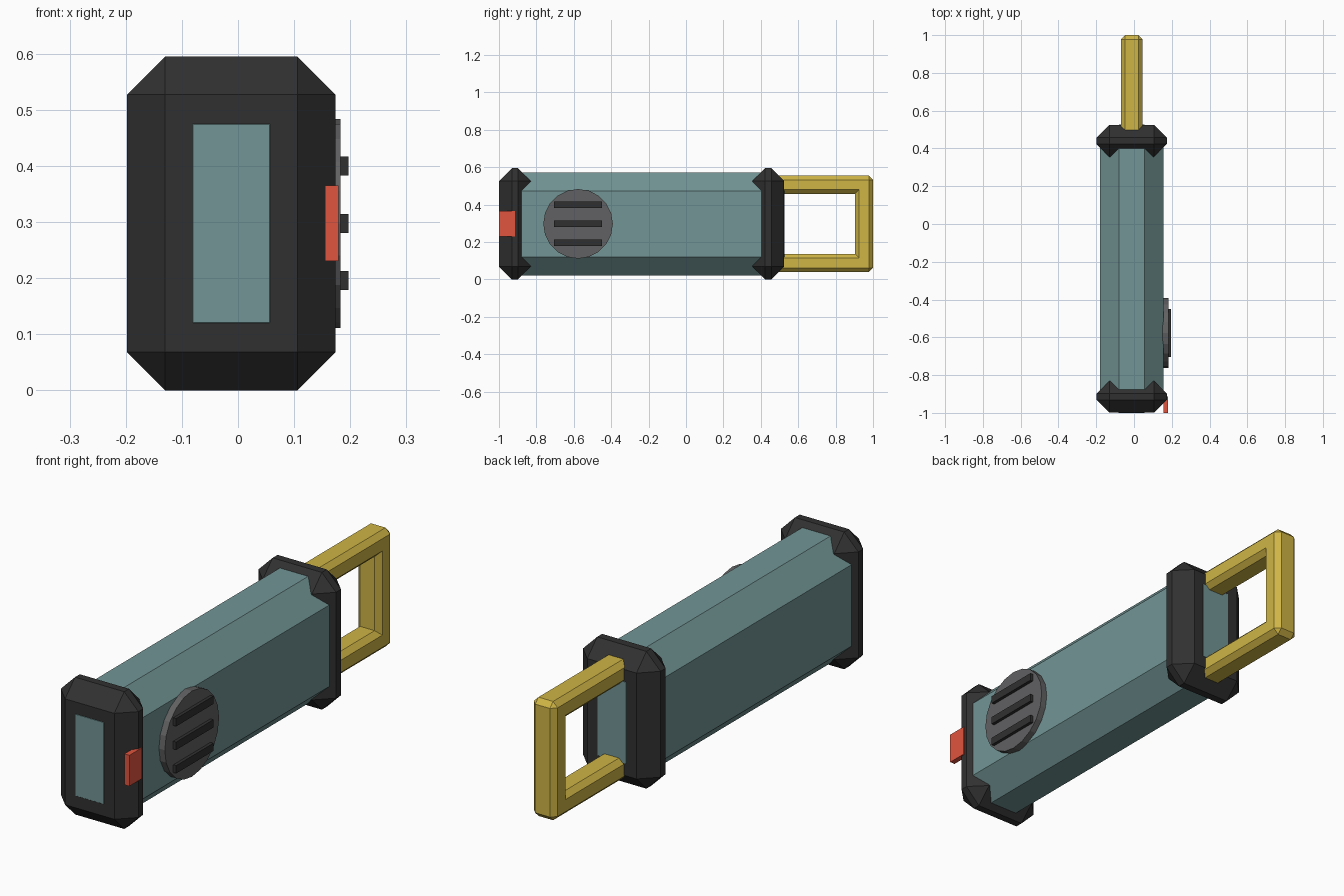
import bpy, bmesh, math
from mathutils import Matrix, Vector

if "Cube" in bpy.data.objects:
    bpy.data.objects.remove(bpy.data.objects["Cube"])

CX, CZ = -0.012, 0.2975   # axis of the casing


def material(name, rgb):
    m = bpy.data.materials.new(name)
    m.diffuse_color = (*rgb, 1)
    m.use_nodes = True
    m.node_tree.nodes["Principled BSDF"].inputs["Base Color"].default_value = m.diffuse_color
    return m


TEAL = material("teal", (0.17, 0.30, 0.30))
BLACK = material("black", (0.03, 0.03, 0.03))
GREY = material("grey", (0.12, 0.12, 0.125))
YELLOW = material("yellow", (0.62, 0.46, 0.06))
RED = material("red", (0.75, 0.09, 0.05))


def finish(name, bm, mat):
    bmesh.ops.recalc_face_normals(bm, faces=bm.faces)
    me = bpy.data.meshes.new(name)
    bm.to_mesh(me)
    bm.free()
    me.materials.append(mat)
    ob = bpy.data.objects.new(name, me)
    bpy.context.collection.objects.link(ob)
    return ob


def chamfer(bm, edges, width):
    bmesh.ops.bevel(bm, geom=edges, offset=width, offset_type='OFFSET',
                    segments=1, profile=0.5, affect='EDGES')


def box(name, x, y, z, mat, bevel=0):
    """Box from (min, max) ranges, with optional one-step chamfer."""
    bm = bmesh.new()
    bmesh.ops.create_cube(bm, size=1)
    size = Vector((x[1] - x[0], y[1] - y[0], z[1] - z[0]))
    mid = Vector((sum(x), sum(y), sum(z))) / 2
    for v in bm.verts:
        v.co = v.co * size + mid
    if bevel:
        # a one-step chamfer: convert set-back along the faces to edge width
        bmesh.ops.bevel(bm, geom=bm.edges[:], offset=bevel, offset_type='OFFSET',
                        segments=1, profile=0.5, affect='EDGES')
    return finish(name, bm, mat)


# casing: heavily chamfered box whose end faces show through the caps
box("casing", (CX - 0.167, CX + 0.167), (-1.0, 0.526), (0.022, 0.573), TEAL, 0.099)

# end caps
for name, y0, y1 in (("front_cap", -0.999, -0.830), ("rear_cap", 0.355, 0.525)):
    box(name, (CX - 0.186, CX + 0.186), (y0, y1), (0, 0.595), BLACK, 0.068)

# handle: U profile extruded across x, chamfered except at the inner corners
y0, y1, z0, z1, t = 0.45, 1.0, 0.04, 0.555, 0.097
profile = [(y0, z0), (y1, z0), (y1, z1), (y0, z1),
           (y0, z1 - t), (y1 - t, z1 - t), (y1 - t, z0 + t), (y0, z0 + t)]
bm = bmesh.new()
face = bm.faces.new([bm.verts.new((CX - 0.057, y, z)) for y, z in profile])
ext = bmesh.ops.extrude_face_region(bm, geom=[face])
bmesh.ops.translate(bm, vec=(0.114, 0, 0),
                    verts=[g for g in ext["geom"] if isinstance(g, bmesh.types.BMVert)])
bmesh.ops.recalc_face_normals(bm, faces=bm.faces)
keep = [e for e in bm.edges if e.is_convex or
        abs(e.verts[0].co.x - e.verts[1].co.x) < 1e-5]
keep = [e for e in keep if max(v.co.y for v in e.verts) > y0 + 0.01]
chamfer(bm, keep, 0.022)
finish("handle", bm, YELLOW)

# round speaker disc with three raised bars
bm = bmesh.new()
bmesh.ops.create_cone(bm, cap_ends=True, segments=20, radius1=0.186, radius2=0.186,
                      depth=0.033,
                      matrix=Matrix.Translation((0.1665, -0.577, CZ)) @
                      Matrix.Rotation(math.pi / 2, 4, 'Y'))
finish("speaker_disc", bm, GREY)
for i in (-1, 0, 1):
    z = CZ + i * 0.102
    box(f"speaker_bar_{i + 2}", (0.165, 0.197), (-0.705, -0.45),
        (z - 0.017, z + 0.017), BLACK)

# red button on the front cap
box("button", (0.155, 0.179), (-1.0, -0.913), (0.231, 0.365), RED)
